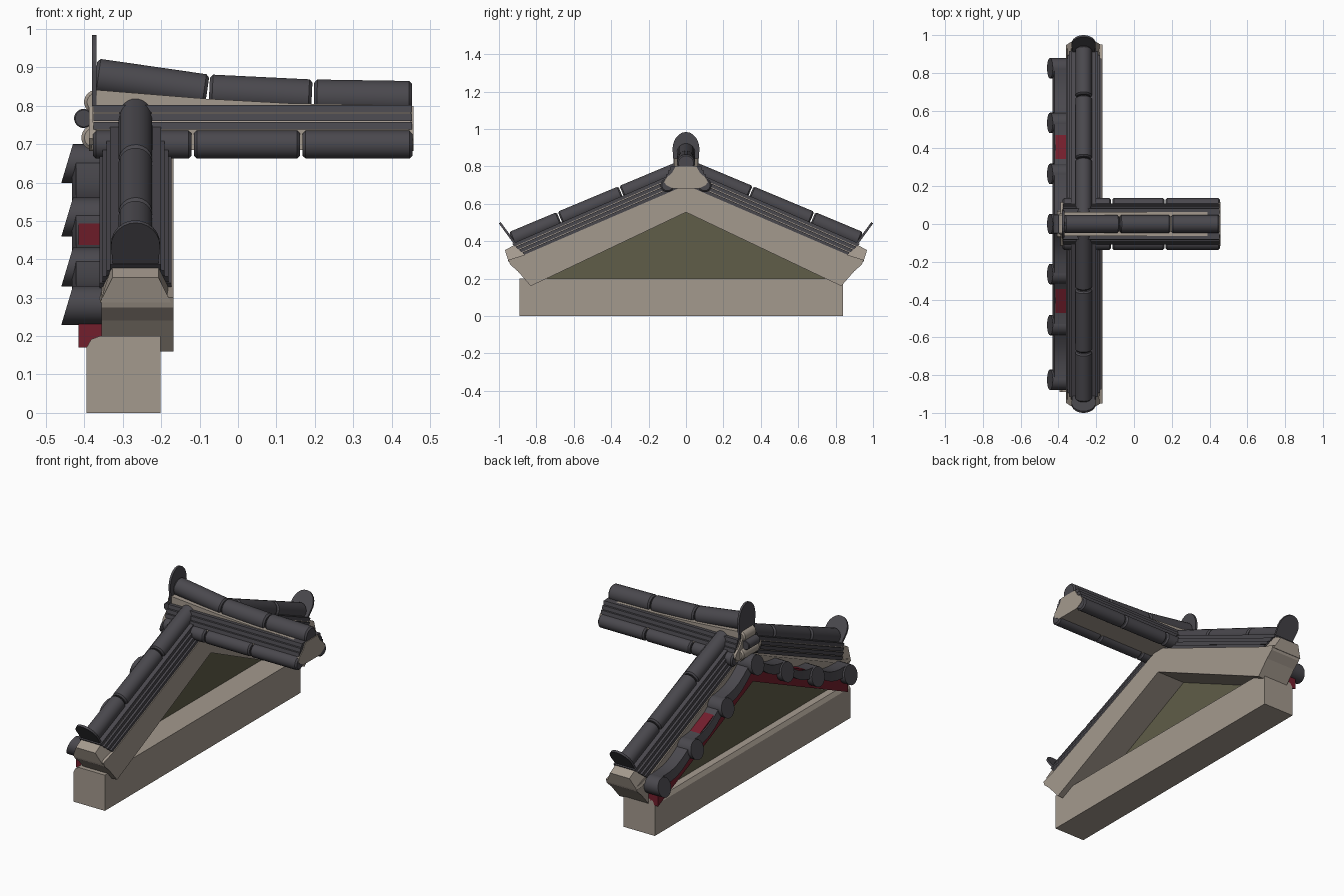
import bpy, bmesh, math
from mathutils import Vector

if "Cube" in bpy.data.objects:
    bpy.data.objects.remove(bpy.data.objects["Cube"])


def material(name, rgb):
    m = bpy.data.materials.new(name)
    m.diffuse_color = (*rgb, 1)
    m.use_nodes = True
    m.node_tree.nodes["Principled BSDF"].inputs["Base Color"].default_value = m.diffuse_color
    return m


PLASTER = material("beige plaster", (0.37, 0.32, 0.27))
TILE = material("charcoal tile", (0.068, 0.065, 0.075))
RED = material("dark red paint", (0.17, 0.013, 0.025))
WALL = material("olive wall", (0.115, 0.11, 0.065))


def finish(name, bm, mat, smooth=False):
    bmesh.ops.recalc_face_normals(bm, faces=bm.faces[:])
    me = bpy.data.meshes.new(name)
    bm.to_mesh(me)
    bm.free()
    ob = bpy.data.objects.new(name, me)
    bpy.context.collection.objects.link(ob)
    me.materials.append(mat)
    if smooth:
        bpy.ops.object.select_all(action='DESELECT')
        ob.select_set(True)
        bpy.context.view_layer.objects.active = ob
        bpy.ops.object.shade_smooth_by_angle(angle=math.radians(30))
    return ob


def loft(name, rings, mat, smooth=False):
    """Skin a list of equal-length point rings and cap both ends."""
    bm = bmesh.new()
    vs = [[bm.verts.new(p) for p in r] for r in rings]
    n = len(rings[0])
    for a, b in zip(vs, vs[1:]):
        for i in range(n):
            j = (i + 1) % n
            bm.faces.new((a[i], a[j], b[j], b[i]))
    bm.faces.new(vs[0])
    bm.faces.new(vs[-1])
    return finish(name, bm, mat, smooth)


def prism_x(name, yz, x0, x1, mat):
    return loft(name, [[(x, y, z) for y, z in yz] for x in (x0, x1)], mat)


def prism_y(name, xz, y0, y1, mat):
    return loft(name, [[(x, y, z) for x, z in xz] for y in (y0, y1)], mat)


def tube(name, p, q, r, mat=TILE, sides=20, bevel=0.008):
    """Round tile with slightly narrowed ends."""
    p, q = Vector(p), Vector(q)
    d = (q - p).normalized()
    u = d.orthogonal().normalized()
    w = d.cross(u)
    ang = [math.tau * i / sides for i in range(sides)]
    rings = [[c + (u * math.cos(a) + w * math.sin(a)) * k for a in ang]
             for c, k in ((p, r - bevel), (p + d * bevel, r),
                          (q - d * bevel, r), (q, r - bevel))]
    return loft(name, rings, mat, True)


def arch_plate(name, base, up, side, normal, length, half, thick=0.012):
    """Upright round-topped tile closing a row of round tiles."""
    base, up, side, normal = map(Vector, (base, up, side, normal))
    up.normalize()
    normal.normalize()
    pts = [(-half * 0.9, 0), (half * 0.9, 0)]
    straight = length * 0.5
    for i in range(13):
        a = math.pi * i / 12
        pts.append((half * math.cos(a), straight + (length - straight) * math.sin(a)))
    rings = [[base + side * s + up * t + normal * k for s, t in pts]
             for k in (-thick / 2, thick / 2)]
    return loft(name, rings, TILE)


# base beam with eased outer top edge
prism_y("base_beam", [(-0.395, 0), (-0.202, 0), (-0.202, 0.2), (-0.36, 0.2),
                      (-0.382, 0.192), (-0.395, 0.17)], -0.89, 0.84, PLASTER)
# gable wall
prism_x("gable_wall", [(-0.83, 0.165), (0.83, 0.165), (0, 0.57)], -0.352, -0.344, WALL)

CX = -0.267
for s, side in ((1, "back"), (-1, "front")):
    # sloping gable board with shaped foot
    prism_x("gable_board_" + side,
            [(s * y, z) for y, z in ((0, 0.555), (0.83, 0.16), (0.9, 0.24), (0.94, 0.275),
                                     (0.95, 0.30), (0.87, 0.325), (0, 0.70))],
            -0.355, -0.168, PLASTER)
    # tapered plaster core ending in the sloped ridge's tip
    rings = []
    for y, zt, zb in ((0, 0.775, 0.69), (0.9, 0.39, 0.29), (0.968, 0.352, 0.288)):
        rings.append([(CX - 0.092, s * (y - 0.02 * (y > 0.9)), zb), (CX + 0.092, s * (y - 0.02 * (y > 0.9)), zb),
                      (CX + 0.06, s * y, zt), (CX - 0.06, s * y, zt)])
    loft("sloped_ridge_core_" + side, rings, PLASTER)
    # stepped flat tile courses
    for i, half in enumerate((0.094, 0.086, 0.076, 0.066)):
        lo, hi = i * 0.0235, i * 0.0235 + 0.02
        y0, y1 = 0.862 + i * 0.018, 0.862 + i * 0.018 + 0.014
        f = lambda y, h: 0.70 + h - 0.435 * y
        prism_x("sloped_course_%s_%d" % (side, i),
                [(0, f(0, lo)), (s * y0, f(y0, lo)), (s * y1, f(y1, hi)), (0, f(0, hi))],
                CX - half, CX + half, TILE)
    # round tiles down the slope
    cuts = (0.02, 0.345, 0.675, 0.935)
    zc = lambda y: 0.797 - 0.418 * y
    for i in range(3):
        a, b = cuts[i], cuts[i + 1] - 0.006
        tube("sloped_round_tile_%s_%d" % (side, i),
             (CX, s * a, zc(a)), (CX, s * b, zc(b)), 0.044)
    arch_plate("slope_end_tile_" + side, (CX, s * 0.905, 0.375), (0, s * 0.088, 0.12),
               (1, 0, 0), (0, s * 0.12, -0.088), 0.153, 0.064)
    # red verge board
    prism_x("verge_board_" + side,
            [(0, 0.55), (s * 0.84, 0.17), (s * 0.84, 0.27), (0, 0.65)], -0.415, -0.352, RED)

# verge: round tiles pointing outward, leaning end discs
stations = [(-0.825, 0.28), (-0.535, 0.38), (-0.265, 0.51), (0, 0.65),
            (0.265, 0.51), (0.535, 0.38), (0.825, 0.28)]
for i, (y, z) in enumerate(stations):
    rings = []
    for x, lean in ((-0.445, 0.3), (-0.3, 0)):
        ring = []
        for k in range(20):
            a = math.tau * k / 20
            h = 0.051 * math.sin(a)
            ring.append((x + lean * h, y + 0.054 * math.cos(a), z + h))
        rings.append(ring)
    loft("verge_round_tile_%d" % i, rings, TILE, True)
# sagging tiles between them
for i, ((ya, za), (yb, zb)) in enumerate(zip(stations, stations[1:])):
    rings = []
    for k in range(9):
        t = k / 8
        y = ya + (yb - ya) * t
        z = za + (zb - za) * t + 0.025 - 0.035 * math.sin(math.pi * t)
        rings.append([(-0.432, y, z - 0.025), (-0.33, y, z - 0.025),
                      (-0.33, y, z + 0.025), (-0.422, y, z + 0.025)])
    loft("verge_sag_tile_%d" % i, rings, TILE, True)

# main ridge: plaster core, rising wedge under the top tiles
prism_x("ridge_core", [(-0.1, 0.685), (0.1, 0.685), (0.1, 0.74), (0.06, 0.80),
                       (-0.06, 0.80), (-0.1, 0.74)], -0.38, 0.45, PLASTER)
prism_y("ridge_wedge", [(-0.378, 0.78), (0.45, 0.78), (0.45, 0.801), (0.14, 0.806),
                        (-0.08, 0.818), (-0.378, 0.842)], -0.063, 0.063, PLASTER)
for i, half in enumerate((0.108, 0.097, 0.085)):
    z = 0.738 + i * 0.022
    prism_x("ridge_course_%d" % i,
            [(-half, z), (half, z), (half - 0.004, z + 0.02), (-half + 0.004, z + 0.02)],
            -0.376, 0.453, TILE)
# lower round tiles both sides
for s, side in ((1, "back"), (-1, "front")):
    cuts = (-0.378, -0.115, 0.168, 0.461)
    for i in range(3):
        tube("ridge_lower_tile_%s_%d" % (side, i), (cuts[i], s * 0.1, 0.699),
             (cuts[i + 1] - 0.006, s * 0.1, 0.699), 0.037)
# upper round tiles curving upward at the outer end
path = [(-0.372, 0.876), (-0.075, 0.834), (0.198, 0.821), (0.459, 0.817)]
for i in range(3):
    (xa, za), (xb, zb) = path[i], path[i + 1]
    tube("ridge_top_tile_%d" % i, (xa, 0, za), (xb - 0.006, 0, zb), 0.048)
arch_plate("ridge_end_tile", (-0.374, 0, 0.80), (0, 0, 1), (0, 1, 0), (1, 0, 0), 0.184, 0.072)

# ridge end plaster caps
half = [(0.055, 0.80), (0.075, 0.765), (0.11, 0.735), (0.117, 0.715), (0.105, 0.70), (0.07, 0.682)]
outline = half + [(-y, z) for y, z in reversed(half)]
prism_x("ridge_inner_cap", outline, 0.445, 0.457, PLASTER)
prism_x("ridge_outer_cap", outline, -0.388, -0.37, PLASTER)
# scroll under the outer end
tube("scroll_upper", (-0.37, -0.055, 0.81), (-0.37, 0.055, 0.81), 0.031, PLASTER)
tube("scroll_lower", (-0.375, -0.075, 0.717), (-0.375, 0.075, 0.717), 0.033, PLASTER)
tube("scroll_roll", (-0.402, -0.05, 0.767), (-0.402, 0.05, 0.767), 0.025, TILE, bevel=0.003)
